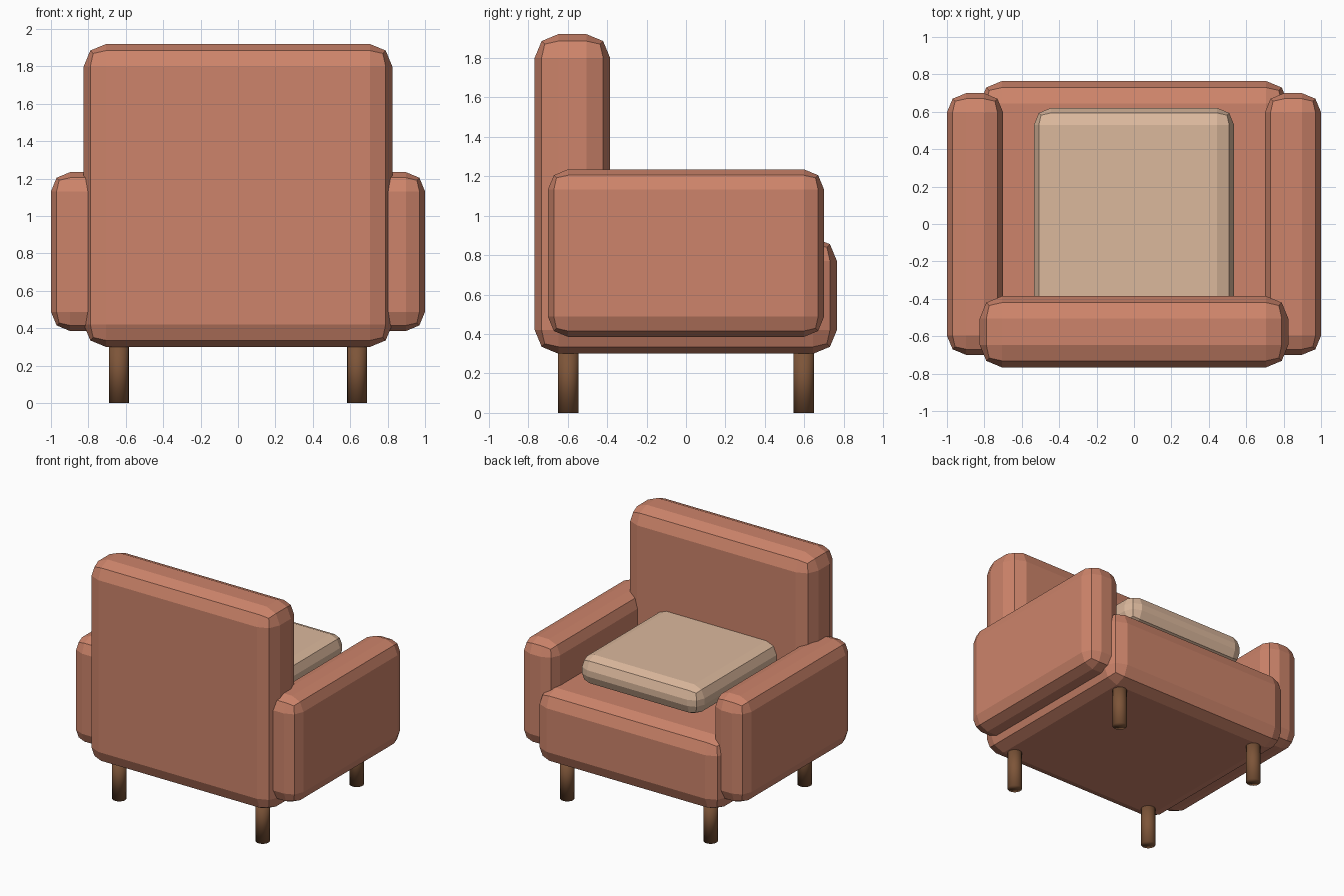
import bpy

cube = bpy.data.objects.get("Cube")
if cube:
    bpy.data.objects.remove(cube, do_unlink=True)


def material(name, color):
    mat = bpy.data.materials.new(name)
    mat.use_nodes = True
    mat.diffuse_color = (*color, 1)
    bsdf = next(n for n in mat.node_tree.nodes if n.type == "BSDF_PRINCIPLED")
    bsdf.inputs["Base Color"].default_value = (*color, 1)
    return mat


terracotta = material("terracotta_fabric", (0.61, 0.23, 0.145))
beige = material("beige_fabric", (0.71, 0.48, 0.335))
wood = material("brown_wood", (0.205, 0.09, 0.04))


def padded_box(name, low, high, bevel, mat):
    """Box between two corners with chunky two-step rounded edges."""
    center = [(a + b) / 2 for a, b in zip(low, high)]
    bpy.ops.mesh.primitive_cube_add(size=1, location=center)
    obj = bpy.context.object
    obj.name = name
    obj.scale = [b - a for a, b in zip(low, high)]
    bpy.ops.object.transform_apply(location=False, rotation=False, scale=True)
    obj.data.materials.append(mat)
    mod = obj.modifiers.new("Rounded edges", "BEVEL")
    mod.width = bevel
    mod.segments = 2
    return obj


# Seat base and tall backrest share the same width and rear face
padded_box("seat", (-0.825, -0.765, 0.3), (0.825, 0.765, 0.89), 0.12, terracotta)
padded_box("backrest", (-0.825, -0.767, 0.3), (0.825, -0.385, 1.92), 0.12, terracotta)

# Loose seat cushion
padded_box("cushion", (-0.535, -0.48, 0.95), (0.535, 0.62, 1.18), 0.09, beige)

# Armrests
for side, x in (("right", -0.85), ("left", 0.85)):
    padded_box(side + "_armrest", (x - 0.15, -0.7, 0.385), (x + 0.15, 0.7, 1.235),
               0.103, terracotta)

# Round legs
for side, x in (("right", -0.637), ("left", 0.637)):
    for end, y in (("back", -0.597), ("front", 0.597)):
        bpy.ops.mesh.primitive_cylinder_add(vertices=24, radius=0.053, depth=0.34,
                                            location=(x, y, 0.17))
        leg = bpy.context.object
        leg.name = f"{end}_{side}_leg"
        leg.data.materials.append(wood)
        bpy.ops.object.shade_smooth()
